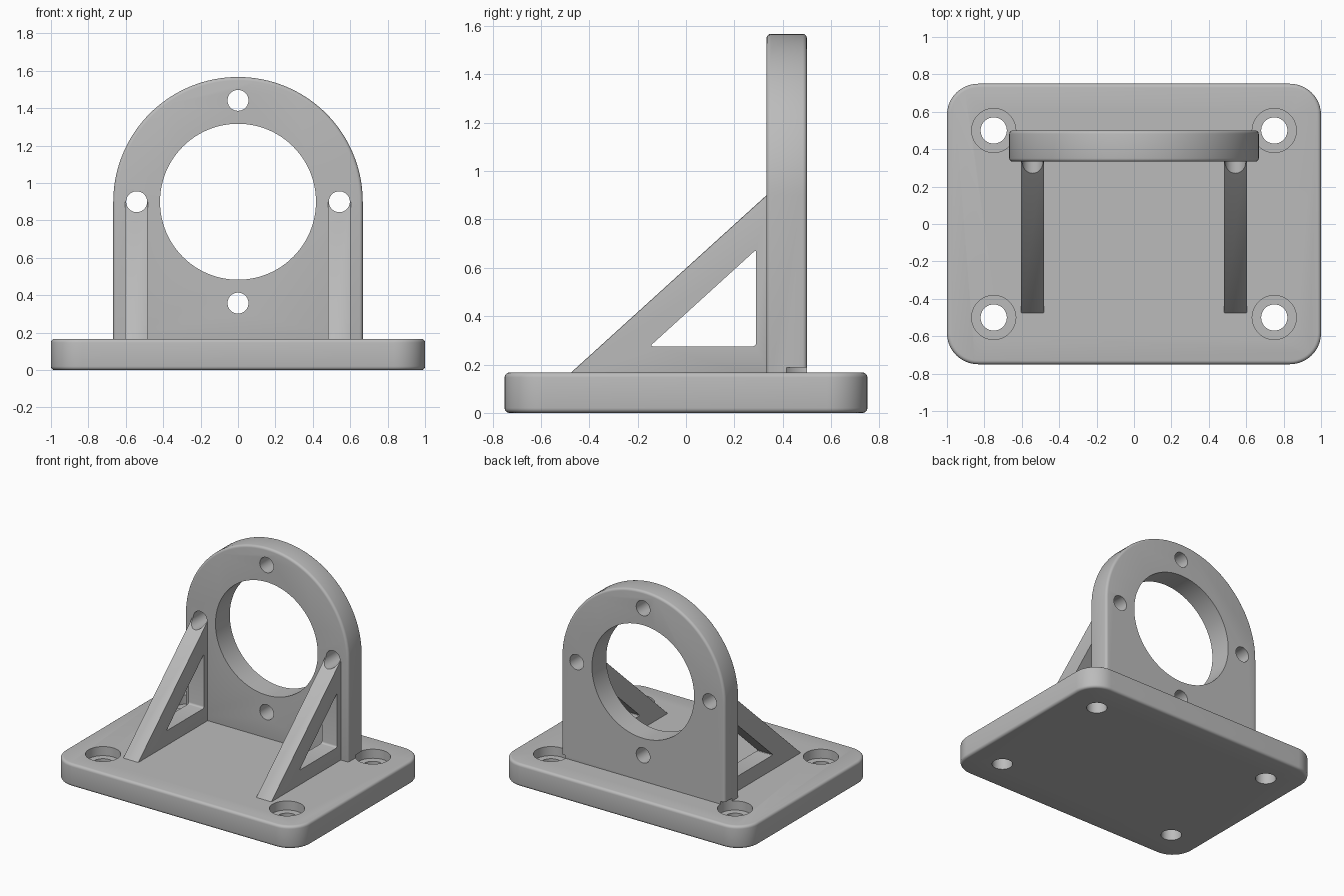
import bpy
import bmesh
from math import sin, cos, pi
from mathutils import Matrix

cube = bpy.data.objects.get("Cube")
if cube:
    bpy.data.objects.remove(cube, do_unlink=True)

grey = bpy.data.materials.new("machined grey")
grey.use_nodes = True
GREY = (0.5, 0.5, 0.5, 1)
grey.diffuse_color = GREY
grey.node_tree.nodes["Principled BSDF"].inputs["Base Color"].default_value = GREY

# Each frame places a flat profile (u, v) and its extrusion direction in space
FLAT = Matrix(((1, 0, 0), (0, 1, 0), (0, 0, 1))).to_4x4()    # u=x, v=y, depth=z
FRONT = Matrix(((1, 0, 0), (0, 0, 1), (0, 1, 0))).to_4x4()   # u=x, v=z, depth=y
SIDE = Matrix(((0, 0, 1), (1, 0, 0), (0, 1, 0))).to_4x4()    # u=y, v=z, depth=x


def arc(cx, cy, r, start, end, steps):
    return [(cx + r * cos(start + (end - start) * i / steps),
             cy + r * sin(start + (end - start) * i / steps)) for i in range(steps + 1)]


def circle(cx, cy, r, steps=64):
    return arc(cx, cy, r, 0, 2 * pi, steps)[:-1]


def apply(obj, mod):
    bpy.context.view_layer.objects.active = obj
    bpy.ops.object.modifier_apply(modifier=mod.name)


def prism(name, profile, frame, low, high, bevel=0, segments=4):
    """Extrude a profile and optionally round its sharp edges."""
    bm = bmesh.new()
    face = bm.faces.new([bm.verts.new((u, v, low)) for u, v in profile])
    ext = bmesh.ops.extrude_face_region(bm, geom=[face])
    verts = [e for e in ext["geom"] if isinstance(e, bmesh.types.BMVert)]
    bmesh.ops.translate(bm, verts=verts, vec=(0, 0, high - low))
    bmesh.ops.transform(bm, matrix=frame, verts=bm.verts)
    bmesh.ops.recalc_face_normals(bm, faces=bm.faces)
    mesh = bpy.data.meshes.new(name)
    bm.to_mesh(mesh)
    bm.free()
    mesh.materials.append(grey)
    obj = bpy.data.objects.new(name, mesh)
    bpy.context.collection.objects.link(obj)
    if bevel:
        mod = obj.modifiers.new("rounding", "BEVEL")
        mod.width, mod.segments = bevel, segments
        mod.limit_method, mod.angle_limit = "ANGLE", pi / 4
        apply(obj, mod)
    return obj


def cut(obj, cutters):
    for cutter in cutters:
        mod = obj.modifiers.new("cut", "BOOLEAN")
        mod.operation, mod.solver, mod.object = "DIFFERENCE", "EXACT", cutter
        apply(obj, mod)


BASE_TOP, AXIS_Z, HALF_WIDTH = 0.167, 0.9, 0.667

# Base plate with rounded corners
corner = 0.167
outline = []
for i, (sx, sy) in enumerate([(1, 1), (-1, 1), (-1, -1), (1, -1)]):
    outline += arc(sx * (1 - corner), sy * (0.75 - corner), corner,
                   i * pi / 2, (i + 1) * pi / 2, 12)
base = prism("base_plate", outline, FLAT, 0, BASE_TOP, 0.02)

# Upright flange with an arched top
arch = arc(0, AXIS_Z, HALF_WIDTH, 0, pi, 64)
upright = prism("upright_flange", arch + [(-HALF_WIDTH, 0.14), (HALF_WIDTH, 0.14)],
                FRONT, 0.333, 0.5, 0.018)

# Triangular gussets, slightly sunk into the plate and flange
slope = 0.907
foot, back = 0.14, 0.355
wedge = [(0.333 - (AXIS_Z - foot) / slope, foot), (back, foot),
         (back, AXIS_Z + (back - 0.333) * slope)]
gussets = [prism("left_gusset", wedge, SIDE, 0.48, 0.605, 0.005, 2),
           prism("right_gusset", wedge, SIDE, -0.605, -0.48, 0.005, 2)]

# Cutters: mounting holes with counterbores, flange bore, screw holes, gusset windows
mounts, counterbores = [], []
for x in (-0.75, 0.75):
    for y in (-0.5, 0.5):
        mounts.append(prism("mount_cutter", circle(x, y, 0.07, 48), FLAT, -0.1, 0.15))
        counterbores.append(prism("counterbore_cutter", circle(x, y, 0.118), FLAT, 0.1, 0.188))
bore = prism("bore_cutter", circle(0, AXIS_Z, 0.417, 96), FRONT, 0.2, 0.6)
screws = [prism("screw_cutter", circle(0.542 * cos(a), AXIS_Z + 0.542 * sin(a), 0.056, 40),
                FRONT, 0.1, 0.6) for a in (0, pi / 2, pi, 3 * pi / 2)]
window = prism("window_cutter", [(-0.15, 0.275), (0.29, 0.275), (0.29, 0.675)],
               SIDE, -0.8, 0.8, 0.014)

cut(base, mounts + counterbores)
cut(upright, [bore] + screws + counterbores)
for gusset in gussets:
    cut(gusset, [window] + screws)

for cutter in mounts + counterbores + screws + [bore, window]:
    bpy.data.objects.remove(cutter, do_unlink=True)

# Smooth the curved faces and keep the hard edges
bpy.ops.object.select_all(action="DESELECT")
for part in [base, upright] + gussets:
    part.select_set(True)
bpy.context.view_layer.objects.active = base
bpy.ops.object.shade_smooth_by_angle(angle=pi / 6)
